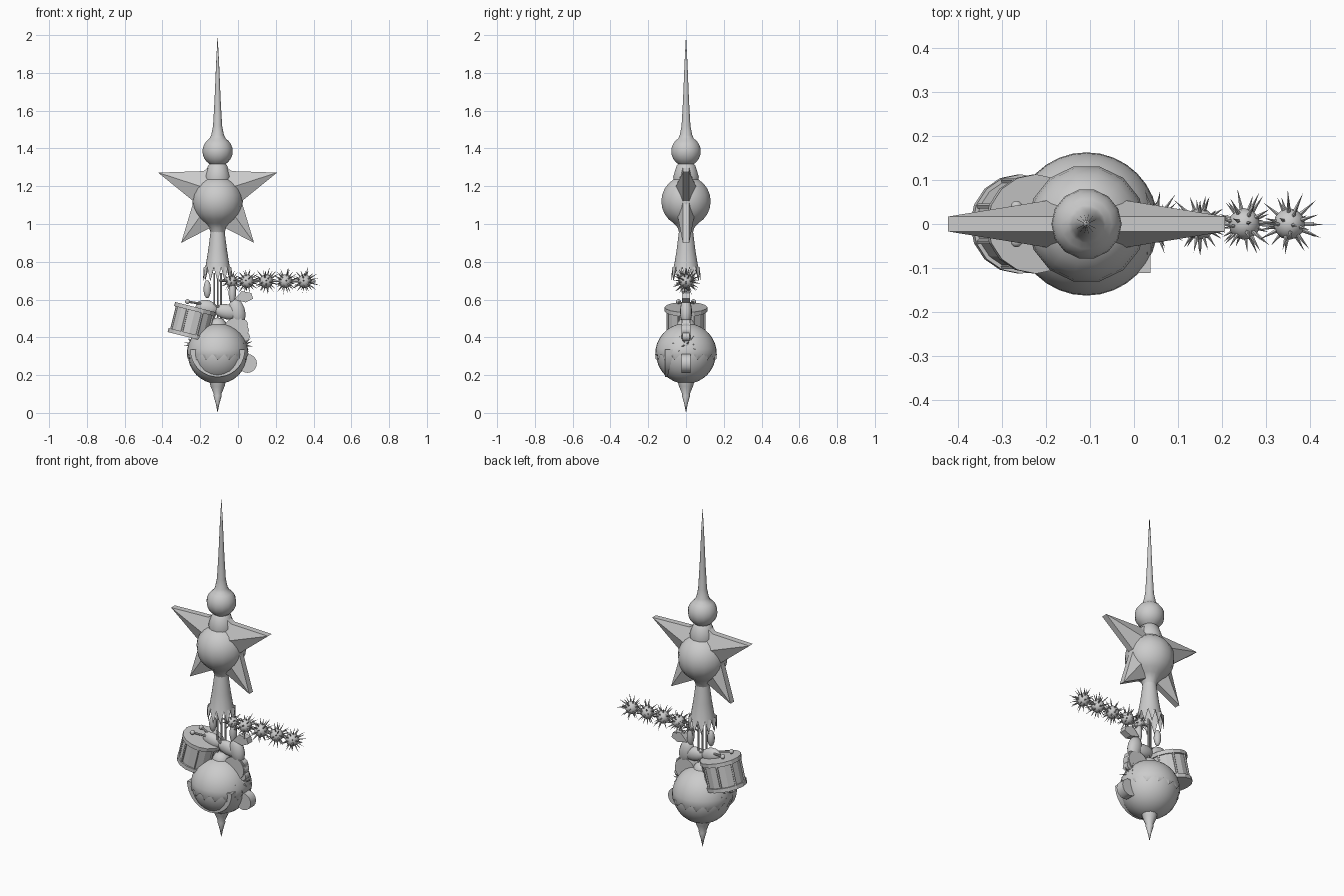
import bpy, bmesh, math, random
from mathutils import Vector, Matrix

if "Cube" in bpy.data.objects:
    bpy.data.objects.remove(bpy.data.objects["Cube"], do_unlink=True)

AXIS = -0.108
random.seed(4)

grey = bpy.data.materials.new("plain grey")
grey.use_nodes = True
grey.diffuse_color = (0.6, 0.6, 0.6, 1)
grey.node_tree.nodes["Principled BSDF"].inputs["Base Color"].default_value = (0.6, 0.6, 0.6, 1)


def finish(bm, name, smooth=True, angle=40):
    bmesh.ops.remove_doubles(bm, verts=bm.verts, dist=0.00005)
    bmesh.ops.recalc_face_normals(bm, faces=bm.faces)
    mesh = bpy.data.meshes.new(name)
    bm.to_mesh(mesh)
    bm.free()
    obj = bpy.data.objects.new(name, mesh)
    bpy.context.collection.objects.link(obj)
    mesh.materials.append(grey)
    if smooth:
        bpy.ops.object.select_all(action='DESELECT')
        obj.select_set(True)
        bpy.context.view_layer.objects.active = obj
        bpy.ops.object.shade_smooth_by_angle(angle=math.radians(angle))
    return obj


def lathe(name, profile, sides=16, x=AXIS, teeth=0.0, smooth=True):
    """Revolve (radius, z) pairs; teeth raises every other vertex of the last ring."""
    bm = bmesh.new()
    rings = []
    for k, (r, z) in enumerate(profile):
        ring = []
        for i in range(sides):
            a = 2 * math.pi * i / sides
            lift = teeth if k == len(profile) - 1 and i % 2 else 0
            ring.append(bm.verts.new((x + r * math.cos(a), r * math.sin(a), z + lift)))
        rings.append(ring)
    for a, b in zip(rings, rings[1:]):
        for i in range(sides):
            j = (i + 1) % sides
            bm.faces.new((a[i], a[j], b[j], b[i]))
    return finish(bm, name, smooth)


def ball_profile(r, z, start, end, steps):
    angles = [math.radians(start + (end - start) * i / steps) for i in range(steps + 1)]
    return [(r * math.sin(a), z + r * math.cos(a)) for a in angles]


def rod(name, a, b, r1, r2, sides=8):
    bm = bmesh.new()
    a, b = Vector(a), Vector(b)
    turn = (b - a).to_track_quat('Z', 'Y').to_matrix().to_4x4()
    bmesh.ops.create_cone(bm, cap_ends=True, segments=sides, radius1=r1, radius2=r2,
                          depth=(b - a).length, matrix=Matrix.Translation((a + b) / 2) @ turn)
    return finish(bm, name)


def blob(name, x, z, size, tilt=0, y=0):
    bm = bmesh.new()
    place = Matrix.Translation((x, y, z)) @ Matrix.Rotation(math.radians(tilt), 4, 'Y')
    bmesh.ops.create_uvsphere(bm, u_segments=14, v_segments=9, radius=1,
                              matrix=place @ Matrix.Diagonal((*size, 1)))
    return finish(bm, name)


def slab(name, points, y0, y1):
    """Extrude an outline of (x, z) pairs through y."""
    bm = bmesh.new()
    face = bm.faces.new([bm.verts.new((x, y0, z)) for x, z in points])
    new = bmesh.ops.extrude_face_region(bm, geom=[face])["geom"]
    bmesh.ops.translate(bm, vec=(0, y1 - y0, 0),
                        verts=[v for v in new if isinstance(v, bmesh.types.BMVert)])
    return finish(bm, name)


def disc(name, x, z, r, half, start=0, end=360, steps=16):
    pts = [(x + r * math.cos(math.radians(start + (end - start) * i / steps)),
            z + r * math.sin(math.radians(start + (end - start) * i / steps)))
           for i in range(steps + (end - start < 360))]
    return slab(name, pts, -half, half)


def burst(name, x, z, core, reach, count):
    """Small ball covered with thin random spikes."""
    bm = bmesh.new()
    centre = Matrix.Translation((x, 0, z))
    bmesh.ops.create_uvsphere(bm, u_segments=12, v_segments=8, radius=core, matrix=centre)
    for i in range(count):
        h = 1 - 2 * (i + 0.5) / count
        a = i * 2.4 + random.uniform(-0.3, 0.3)
        s = math.sqrt(1 - h * h)
        d = Vector((s * math.cos(a), s * math.sin(a), h))
        length = reach * random.uniform(0.75, 1.0)
        turn = d.to_track_quat('Z', 'Y').to_matrix().to_4x4()
        bmesh.ops.create_cone(bm, cap_ends=False, segments=4, radius1=0.008, radius2=0,
                              depth=length, matrix=centre @ Matrix.Translation(d * length / 2) @ turn)
    return finish(bm, name)


# Topper: spire with bulb, large ball and toothed skirt
lathe("spire", [(0, 2), (0.008, 1.85), (0.016, 1.66), (0.024, 1.52), (0.034, 1.47)]
      + ball_profile(0.08, 1.385, 32, 148, 8) + [(0.05, 1.31), (0.07, 1.25), (0.06, 1.2)], 14)
lathe("topper_ball", ball_profile(0.134, 1.12, 0, 150, 10) + [(0.045, 0.98), (0.036, 0.95)], 14)
lathe("topper_skirt", [(0.036, 0.97), (0.05, 0.86), (0.064, 0.775), (0.077, 0.695)], 24, teeth=0.075)

# Five-pointed star with a raised middle and blunt tips
half_outline = [(0.0, 1.335), (0.075, 1.28), (0.315, 1.272), (0.127, 1.12), (0.193, 0.90), (0, 1.0)]
outline = half_outline + [(-x, z) for x, z in half_outline[-2:0:-1]]
bm = bmesh.new()
front, back = ([bm.verts.new((AXIS + x, y, z)) for x, z in outline] for y in (-0.017, 0.017))
for ring, y in ((front, -0.068), (back, 0.068)):
    apex = bm.verts.new((AXIS, y, 1.17))
    for i in range(len(ring)):
        bm.faces.new((ring[i - 1], ring[i], apex))
for i in range(len(front)):
    bm.faces.new((front[i - 1], front[i], back[i], back[i - 1]))
finish(bm, "star", smooth=False)

# Large bauble with a zigzag cap, crown and icicle
lathe("bauble", ball_profile(0.158, 0.312, 0, 180, 16), 24)
lathe("bauble_cap", ball_profile(0.163, 0.312, 5, 102, 9), 32, teeth=0.045)
lathe("bauble_crown", [(0, 0.505), (0.03, 0.497), (0.047, 0.475), (0.055, 0.44)], 14)
lathe("icicle", [(0.043, 0.165), (0.037, 0.14), (0.02, 0.10), (0.022, 0.092), (0.010, 0.05), (0, 0)], 12)
bowl = disc("front_bowl", AXIS, 0.335, 0.145, 0.055, 180, 360, 18)
bowl.location.y = -0.057

# Tilted drum with rims, rods along the shell and two sticks
tilt = Matrix.Translation((-0.243, 0, 0.48)) @ Matrix.Rotation(math.radians(14), 4, 'Y')
bm = bmesh.new()
for r, h, z in ((0.104, 0.15, 0), (0.113, 0.022, 0.071), (0.113, 0.022, -0.071)):
    bmesh.ops.create_cone(bm, cap_ends=True, segments=16, radius1=r, radius2=r, depth=h,
                          matrix=tilt @ Matrix.Translation((0, 0, z)))
for i in range(8):
    a = math.pi * (i + 0.5) / 4
    bmesh.ops.create_cone(bm, cap_ends=True, segments=5, radius1=0.006, radius2=0.006, depth=0.14,
                          matrix=tilt @ Matrix.Translation((0.106 * math.cos(a), 0.106 * math.sin(a), 0)))
finish(bm, "drum", angle=20)
for side, y in (("left", 0.04), ("right", -0.04)):
    start = tilt @ Vector((-0.05, y, 0.10))
    end = tilt @ Vector((0.12, -y * 0.4, 0.115))
    rod("drumstick_" + side, start, end, 0.006, 0.006)
    blob("drumstick_tip_" + side, start.x, start.z, (0.013, 0.013, 0.013), y=start.y)

# Flat soft figure tucked behind the bauble
blob("figure_arm", -0.165, 0.555, (0.062, 0.03, 0.042), 15)
blob("figure_head", -0.005, 0.535, (0.044, 0.032, 0.072), -12)
blob("figure_mitten", -0.055, 0.535, (0.075, 0.03, 0.04), 10)
disc("figure_hip", -0.01, 0.44, 0.065, 0.025)
for i in range(3):
    disc("figure_button", 0.028 + 0.005 * i, 0.47 - 0.033 * i, 0.025, 0.018, steps=10)
disc("figure_foot", 0.05, 0.262, 0.05, 0.025)

# Stems, hooked cane and bow under the skirt
for i, x in enumerate((-0.125, -0.108, -0.09)):
    rod("stem", (x, 0.012 * (i - 1), 0.48), (x, 0.012 * (i - 1), 0.74), 0.005, 0.005, 6)
blob("cane_tip", -0.163, 0.655, (0.02, 0.02, 0.048))
blob("cane_hook", -0.03, 0.635, (0.02, 0.022, 0.06))
slab("bow", [(-0.02, 0.60), (0.04, 0.585), (0.08, 0.605), (0.07, 0.635), (0.02, 0.645)], -0.02, 0.02)

# Spiky garland on a thread and tufts beside the bauble
rod("garland_thread", (-0.1, 0, 0.7), (0.41, 0, 0.695), 0.005, 0.005, 6)
for i in range(4):
    burst("garland_ball", 0.047 + 0.102 * i, 0.697, 0.036, 0.085, 34)
burst("garland_end", -0.035, 0.697, 0.03, 0.07, 24)
for x in (-0.225, 0.02):
    burst("side_tuft", x, 0.36, 0.03, 0.075, 24)
